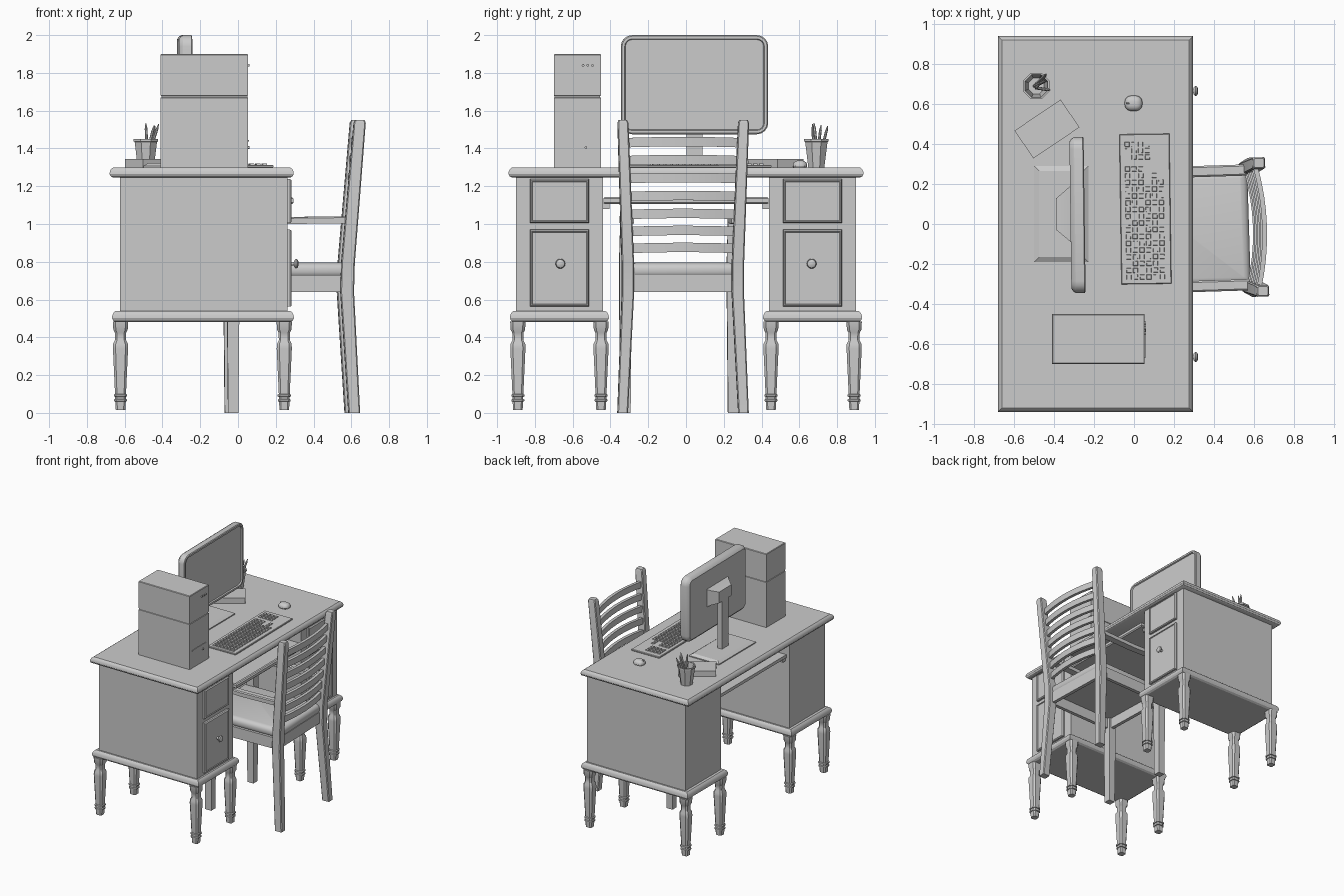
import bpy, bmesh, math
from mathutils import Matrix, Vector

if "Cube" in bpy.data.objects:
    bpy.data.objects.remove(bpy.data.objects["Cube"])

def loft(name, *stacks):
    """Skin each stack of rings, cap both ends, one object."""
    bm = bmesh.new()
    for rings in stacks:
        vs = [[bm.verts.new(p) for p in r] for r in rings]
        n = len(vs[0])
        for a, b in zip(vs, vs[1:]):
            for i in range(n):
                j = (i + 1) % n
                bm.faces.new((a[i], a[j], b[j], b[i]))
        bm.faces.new(vs[0])
        bm.faces.new(vs[-1])
    bmesh.ops.remove_doubles(bm, verts=bm.verts, dist=1e-5)
    bmesh.ops.recalc_face_normals(bm, faces=bm.faces)
    me = bpy.data.meshes.new(name)
    bm.to_mesh(me)
    bm.free()
    o = bpy.data.objects.new(name, me)
    bpy.context.collection.objects.link(o)
    return o

def ring(cu, cv, hu, hv, w, r=0, axis='z', seg=4):
    """(Rounded) rectangle ring; axis z: u,v = x,y; axis x: u,v = y,z; axis y: u,v = x,z."""
    pts = []
    for k, (su, sv) in enumerate(((1, 1), (-1, 1), (-1, -1), (1, -1))):
        for s in range(seg + 1 if r else 1):
            a = math.pi / 2 * (k + (s / seg if r else 0))
            pts.append((cu + su * (hu - r) + r * math.cos(a), cv + sv * (hv - r) + r * math.sin(a))
                       if r else (cu + su * hu, cv + sv * hv))
    return [{'z': (u, v, w), 'x': (w, u, v), 'y': (u, w, v)}[axis] for u, v in pts]

def slab(u0, u1, v0, v1, prof, axis='z', r=0, seg=4):
    """Stack of rectangles; prof = (position, inset)."""
    return [ring((u0 + u1) / 2, (v0 + v1) / 2, (u1 - u0) / 2 - i, (v1 - v0) / 2 - i, w,
                 max(r - i, r and .004), axis, seg) for w, i in prof]

def box(x0, x1, y0, y1, z0, z1, b=0):
    if not b:
        return slab(x0, x1, y0, y1, [(z0, 0), (z1, 0)])
    return slab(x0, x1, y0, y1, [(z0, b), (z0 + b, 0), (z1 - b, 0), (z1, b)])

def octa(x, y, r, z):
    h = r * .924
    return ring(x, y, h, h, z, h * .586, seg=1)

def turn(o, deg, c, shift=(0, 0, 0)):
    c = Vector(c)
    o.data.transform(Matrix.Translation(c + Vector(shift)) @ Matrix.Rotation(math.radians(deg), 4, 'Z')
                     @ Matrix.Translation(-c))

# desk top with rounded edge
EDGE = [(0, .02), (.008, .006), (.02, 0), (.035, .002), (.047, .009), (.055, .02)]
loft('desk_top', slab(-.68, .295, -.94, .94, [(1.245 + z, i) for z, i in EDGE]))

# two pedestals: body, base, legs, drawers, knobs
LEG = [(.015, .025), (.06, .028), (.062, .034), (.07, .034), (.074, .028), (.085, .028), (.087, .035),
       (.096, .035), (.1, .029), (.34, .04), (.365, .039), (.385, .029), (.425, .03), (.44, .038), (.485, .041)]
for s, side in ((-1, 'left'), (1, 'right')):
    c = s * .67
    loft(side + '_pedestal', box(-.625, .262, c - .23, c + .23, .53, 1.25))
    loft(side + '_pedestal_base', slab(-.667, .296, c - .262, c + .262, [(.48 + z * 1.1, i) for z, i in EDGE]))
    for x in (-.622, .245):
        for d in (-.22, .22):
            loft(side + '_desk_leg', [ring(x, c + d, r, r, z, r * .35, seg=1) for z, r in LEG])
    for n, z0, z1 in (('upper', 1.005, 1.237), ('lower', .562, .97)):
        loft(f'{side}_{n}_drawer', slab(c - .157, c + .157, z0, z1,
             [(.25, 0), (.276, 0), (.284, .006), (.284, .011), (.279, .014)], 'x'))
    loft(side + '_knob', [ring(c - s * .005, .79, r, r, x, r, 'x') for x, r in
         ((.275, .011), (.296, .009), (.3, .02), (.307, .026), (.315, .022), (.321, .009))])
    # rail that carries the tray
    y0, y1 = sorted((s * .405, s * .442))
    loft(side + '_tray_rail', box(-.59, .25, y0, y1, 1.08, 1.112))
loft('keyboard_tray', box(-.6, .27, -.438, .438, 1.11, 1.135))
loft('tray_front_lip', box(.262, .294, -.438, .438, 1.105, 1.142, .008))

# chair, built straight then turned slightly
chair = []
def post_x(z):
    return .605 - .04 * z / .7 if z < .7 else .565 + .07 * (z - .7) / .85
def post_y(z):
    return .32 - .032 * z / .7 if z < .7 else .288 + .032 * (z - .7) / .85
for s in (-1, 1):
    chair.append(loft('back_leg', [ring(post_x(z), s * post_y(z), h, h * .9, z, .006, seg=1) for z, h in
                 ((0, .031), (.64, .036), (.79, .036), (1.535, .032), (1.55, .025))]))
    chair.append(loft('front_leg', [ring(-.035, s * .285, h, h, z) for z, h in
                 ((0, .027), (.64, .033), (.8, .033), (1.01, .027))]))
    # armrest
    chair.append(loft('armrest', [ring(x, 0, 0, 0, 0) and
                 [(x, s * .287 + dy, z + dz) for dy, dz in
                  ((-.028, 0), (.028, 0), (.028, .03), (.02, .037), (-.02, .037), (-.028, .03))]
                 for x, z in ((-.11, 1.005), (-.04, 1.012), (.25, 1.0), (.57, 1.004))]))
    chair.append(loft('side_apron', box(-.03, .56, s * .285 - .014, s * .285 + .014, .64, .73)))
for x in (-.035, .56):
    chair.append(loft('cross_apron', box(x - .014, x + .014, -.28, .28, .64, .73)))
chair.append(loft('seat', slab(-.1, .575, -.283, .283,
             [(.722, .014), (.73, .005), (.745, 0), (.765, 0), (.78, .006), (.79, .018), (.795, .035)], r=.03)))
# bowed ladder slats
for z in (1.43, 1.335, 1.24, 1.145, 1.05, .96, .87):
    w = post_y(z)
    rows = []
    for k in range(9):
        t = k / 4 - 1
        rows.append(ring(post_x(z) - .012 + .04 * (1 - t * t), z + .006 * (1 - t * t), .012, .025, t * w, axis='y'))
    chair.append(loft('back_slat', rows))
for o in chair:
    turn(o, 1.8, (.6, 0, 0), (0, -.016, 0))

# monitor with recessed screen
m = [loft('monitor', slab(-.345, .435, 1.475, 2.0,
     [(-.318, .022), (-.308, .008), (-.295, 0), (-.252, 0), (-.247, .006), (-.247, .02), (-.257, .024)], 'x', r=.06)),
     loft('monitor_neck', box(-.385, -.345, .003, .087, 1.31, 1.76)),
     loft('monitor_mount', [ring(.05, 1.76, hy, hz, x, axis='x') for x, hy, hz in
          ((-.312, .145, .075), (-.34, .12, .06), (-.388, .08, .045))])]
for o in m:
    turn(o, .75, (-.28, .045, 0))
loft('monitor_base', slab(-.5, -.228, -.19, .29, [(1.3, 0), (1.308, 0), (1.322, .024)]))

# computer tower with seam, drive slot and buttons
loft('tower', slab(-.41, .053, -.7, -.45, [(1.3, 0), (1.668, 0), (1.67, .004), (1.678, .004), (1.68, 0),
                                           (1.896, 0), (1.9, .004)]))
loft('tower_slot', box(.05, .057, -.67, -.49, 1.437, 1.446))
loft('tower_buttons', *[[ring(y, z, .007, .007, x, .007, 'x') for x in (.05, .061)]
     for y, z in ((-.545, 1.84), (-.52, 1.84), (-.495, 1.84), (-.53, 1.405))])

# keyboard and keys
kb = [loft('keyboard', box(-.068, .182, -.3, .45, 1.299, 1.313, .003))]
keys = []
for i in range(6):
    x = -.03 + i * .0335
    for k, y in enumerate([-.265 + j * .0338 for j in range(17)] + [.335, .367, .399]):
        if (k in (15, 16) and i in (3, 5)) or (k > 16 and i == 5 and k == 18) or (k > 16 and i > 3):
            continue
        keys.append(slab(x - .0125, x + .0125, y - .0125, y + .0125, [(1.31, 0), (1.319, .002)]))
kb.append(loft('keys', *keys))
for o in kb:
    turn(o, .8, (.055, .075, 0))

# mouse
loft('mouse', slab(-.047, .042, .565, .642, [(1.3, .003), (1.306, 0), (1.317, .001), (1.327, .007),
                                             (1.333, .016), (1.336, .027)], r=.033))
loft('mouse_wheel', box(-.04, -.018, .6, .607, 1.325, 1.336, .002))

# notepad
loft_pad = loft('notepad', box(-.574, -.296, .391, .559, 1.3, 1.345))
turn(loft_pad, 34, (-.435, .475, 0))

# pencil cup, eight sided and hollow, with pencils
CX, CY = -.488, .69
loft('pencil_cup', [octa(CX, CY, r, z) for r, z in
     ((.046, 1.3), (.064, 1.435), (.071, 1.437), (.071, 1.45), (.061, 1.45), (.042, 1.31))])
for dx, dy, tx, ty, tz in ((.01, .01, 0, -.012, 1.535), (-.01, .0, .045, .025, 1.525), (.0, -.01, .068, -.02, 1.53),
                           (.0, .01, .05, .06, 1.52)):
    a, b = Vector((CX + dx, CY + dy, 1.315)), Vector((CX + tx, CY + ty, tz))
    loft('pencil', [octa(*(a.lerp(b, t)).xy, r, a.lerp(b, t).z) for t, r in
                    ((0, .008), (.86, .008), (1, .002))])

# smooth shading, keep hard edges
for o in bpy.context.scene.objects:
    o.select_set(True)
    bpy.context.view_layer.objects.active = o
bpy.ops.object.shade_smooth_by_angle(angle=math.radians(30))
